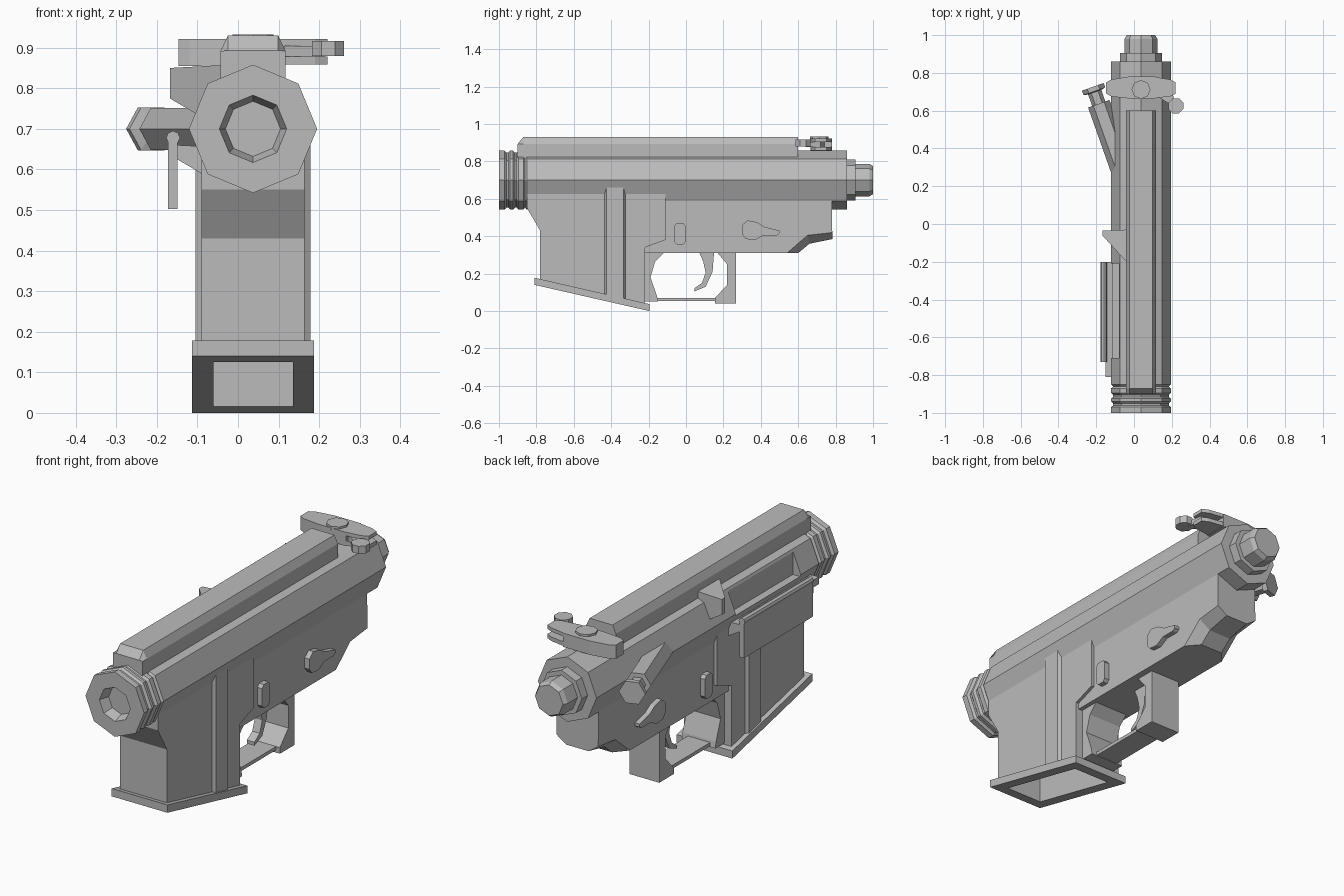
import bpy, bmesh, math
from mathutils import Vector

if "Cube" in bpy.data.objects:
    bpy.data.objects.remove(bpy.data.objects["Cube"])

CX, CZ = 0.037, 0.70          # centre line of the receiver tube
metal = bpy.data.materials.new("plain grey")
metal.use_nodes = True
GREY = (0.5, 0.5, 0.5, 1)
metal.diffuse_color = GREY
metal.node_tree.nodes["Principled BSDF"].inputs["Base Color"].default_value = GREY


def loft(name, rings):
    """Skin a list of equal-length point rings and cap both ends."""
    bm = bmesh.new()
    rows = [[bm.verts.new(p) for p in ring] for ring in rings]
    n = len(rows[0])
    for a, b in zip(rows, rows[1:]):
        for i in range(n):
            j = (i + 1) % n
            bm.faces.new((a[i], a[j], b[j], b[i]))
    bm.faces.new(rows[0][::-1])
    bm.faces.new(rows[-1])
    bmesh.ops.recalc_face_normals(bm, faces=bm.faces)
    mesh = bpy.data.meshes.new(name)
    bm.to_mesh(mesh)
    bm.free()
    mesh.materials.append(metal)
    obj = bpy.data.objects.new(name, mesh)
    bpy.context.collection.objects.link(obj)
    return obj


def side_slab(name, profile, x0, x1):
    return loft(name, [[(x, y, z) for y, z in profile] for x in (x0, x1)])


def centred_slab(name, profile, half):
    return side_slab(name, profile, CX - half, CX + half)


def top_slab(name, outline, z0, z1):
    return loft(name, [[(x, y, z) for x, y in outline] for z in (z0, z1)])


def box(name, x0, x1, y0, y1, z0, z1):
    return side_slab(name, [(y0, z0), (y1, z0), (y1, z1), (y0, z1)], x0, x1)


def ngon(n, r, u=0.0, v=0.0, turn=0.0):
    return [(u + r * math.cos(turn + math.tau * i / n),
             v + r * math.sin(turn + math.tau * i / n)) for i in range(n)]


def turned(name, start, direction, steps, n):
    """Faceted turned part: steps are (distance, radius) along a level axis."""
    axis = Vector(direction).normalized()
    across = axis.cross(Vector((0, 0, 1)))
    rings = []
    for d, r in steps:
        centre = Vector(start) + axis * d
        rings.append([centre + across * u + Vector((0, 0, v)) for u, v in ngon(n, r)])
    return loft(name, rings)


def cut(obj, cutter):
    mod = obj.modifiers.new("cut", 'BOOLEAN')
    mod.operation, mod.solver, mod.object = 'DIFFERENCE', 'EXACT', cutter
    bpy.context.view_layer.update()
    graph = bpy.context.evaluated_depsgraph_get()
    mesh = bpy.data.meshes.new_from_object(obj.evaluated_get(graph))
    obj.modifiers.clear()
    obj.data = mesh


def discard(cutter):
    bpy.data.objects.remove(cutter)


# Upper tube with ribbed nose, shallow bore and stepped tail
R = 0.158
G = 0.147
turned("upper_tube", (CX, -1, CZ), (0, 1, 0),
       [(0.05, 0.068), (0, 0.083), (0, R), (0.03, R), (0.04, G), (0.05, G),
        (0.06, R), (0.075, R), (0.085, G), (0.095, G), (0.105, R), (0.13, R),
        (0.14, G), (0.15, R), (1.86, R), (1.86, 0.11), (1.905, 0.11),
        (1.905, 0.087), (1.98, 0.087), (2.0, 0.075)], 8)
tube = bpy.data.objects["upper_tube"]
port = box("port_cutter", -0.3, -0.078, -0.71, -0.21, 0.69, 0.80)
cut(tube, port)
discard(port)

# Top rail with bevelled shoulders and nose
rail = [(-0.08, 0.80), (0.08, 0.80), (0.08, 0.892), (0.062, 0.93), (-0.062, 0.93), (-0.08, 0.892)]
nose = [(x, min(z, 0.893)) for x, z in rail]
loft("top_rail", [[(CX + x, y, z) for x, z in sec]
                  for y, sec in ((-0.9, nose), (-0.87, rail), (0.6, rail))])

# Lower receiver, chamfered under the tail
def lower_ring(x, tail):
    return [(CX + x, y, z) for y, z in [(-0.24, 0.62), (-0.24, 0.31)] + tail + [(0.78, 0.62)]]

edge_tail = [(0.54, 0.31), (0.65, 0.405), (0.782, 0.42)]
keel_tail = [(0.60, 0.31), (0.66, 0.36), (0.782, 0.385)]
loft("lower_receiver", [lower_ring(-0.112, edge_tail), lower_ring(-0.06, keel_tail),
                        lower_ring(0.06, keel_tail), lower_ring(0.112, edge_tail)])

# Magazine well and its slanted foot flange, both hollowed
well = centred_slab("magazine_well", [
    (-0.85, 0.63), (-0.85, 0.55), (-0.78, 0.43), (-0.78, 0.14), (-0.22, 0.02),
    (-0.22, 0.34), (-0.11, 0.38), (-0.11, 0.63)], 0.127)
flange = centred_slab("well_flange", [
    (-0.81, 0.14), (-0.195, 0.0), (-0.195, 0.037), (-0.81, 0.178)], 0.15)
hollow = box("well_cutter", -0.06, 0.135, -0.745, -0.262, -0.1, 0.5)
for part in (well, flange):
    cut(part, hollow)
discard(hollow)

# Trigger guard, grip stub and trigger
centred_slab("guard_front", [(-0.23, 0.05), (-0.15, 0.05), (-0.155, 0.08), (-0.19, 0.18),
                             (-0.165, 0.265), (-0.115, 0.315), (-0.23, 0.315)], 0.09)
centred_slab("guard_bar", [(-0.21, 0.053), (0.17, 0.053), (0.17, 0.07), (-0.21, 0.07)], 0.06)
centred_slab("grip_stub", [(0.155, 0.04), (0.267, 0.04), (0.267, 0.315), (0.165, 0.315),
                           (0.22, 0.25), (0.22, 0.14), (0.155, 0.07)], 0.08)
centred_slab("trigger", [(0.07, 0.315), (0.15, 0.315), (0.142, 0.21), (0.105, 0.13), (0.045, 0.105),
                         (0.045, 0.122), (0.085, 0.15), (0.105, 0.205), (0.092, 0.265)], 0.02)

# Parts repeated on both flanks
for side, word in ((1, "left"), (-1, "right")):
    def at(off):
        return CX + side * off
    rib = [(at(0.12), -0.44), (at(0.142), -0.425), (at(0.142), -0.335), (at(0.12), -0.32)]
    loft(word + "_well_rib", [[(x, y, z) for x, y in rib] for z in (0.06, 0.668)])
    side_slab(word + "_button", [(-0.05, 0.355), (-0.015, 0.355), (-0.003, 0.37), (-0.003, 0.455),
                                 (-0.015, 0.47), (-0.05, 0.47), (-0.063, 0.455), (-0.063, 0.37)],
              at(0.10), at(0.137))
    side_slab(word + "_selector", [(0.30, 0.41), (0.32, 0.385), (0.37, 0.38), (0.415, 0.405),
                                   (0.485, 0.405), (0.50, 0.415), (0.50, 0.43), (0.42, 0.45),
                                   (0.38, 0.475), (0.33, 0.485), (0.30, 0.46)],
              at(0.10), at(0.137))

# Port cover hanging open on its hinge
loft("hinge_ledge", [[(-0.05, y, 0.655), (-0.15, y, 0.66), (-0.15, y, 0.625), (-0.09, y, 0.59)]
                     for y in (-0.81, -0.2)])
loft("hinge_rod", [[(x, y, z) for x, z in ngon(8, 0.017, -0.16, 0.678)] for y in (-0.73, -0.2)])
box("port_cover", -0.172, -0.149, -0.73, -0.2, 0.502, 0.68)

# Case deflector wedge behind the port
deflector = [(-0.168, -0.035), (-0.04, -0.03), (-0.04, -0.2), (-0.168, -0.06)]
loft("case_deflector", [[(x, y, 0.775 if x < -0.1 else 0.70) for x, y in deflector],
                        [(x, y, 0.85 if x < -0.1 else 0.857) for x, y in deflector]])

# Angled plunger on the right flank
turned("assist_plunger", (-0.05, 0.25, CZ), (-0.333, 0.943, 0),
       [(0, 0.06), (0.41, 0.06), (0.41, 0.037), (0.475, 0.037), (0.48, 0.061), (0.505, 0.061)], 6)

# Charging handle: right arm solid, left arm forked around a latch
top_slab("handle_arm", [(-0.147, 0.69), (-0.12, 0.675), (-0.03, 0.665), (0.115, 0.665),
                        (0.115, 0.78), (-0.03, 0.78), (-0.12, 0.765), (-0.147, 0.75)], 0.855, 0.922)
fork = [(0.10, 0.665), (0.19, 0.675), (0.221, 0.69), (0.221, 0.75), (0.19, 0.765), (0.10, 0.78)]
top_slab("fork_lower", fork, 0.858, 0.878)
top_slab("fork_upper", fork, 0.904, 0.922)
top_slab("latch_bar", [(0.10, 0.69), (0.18, 0.64), (0.215, 0.64), (0.20, 0.72), (0.12, 0.74)], 0.878, 0.904)
top_slab("latch_knob", ngon(8, 0.043, 0.222, 0.625, math.pi / 8), 0.88, 0.917)
top_slab("handle_bolt", ngon(8, 0.05, CX, 0.712), 0.91, 0.932)
